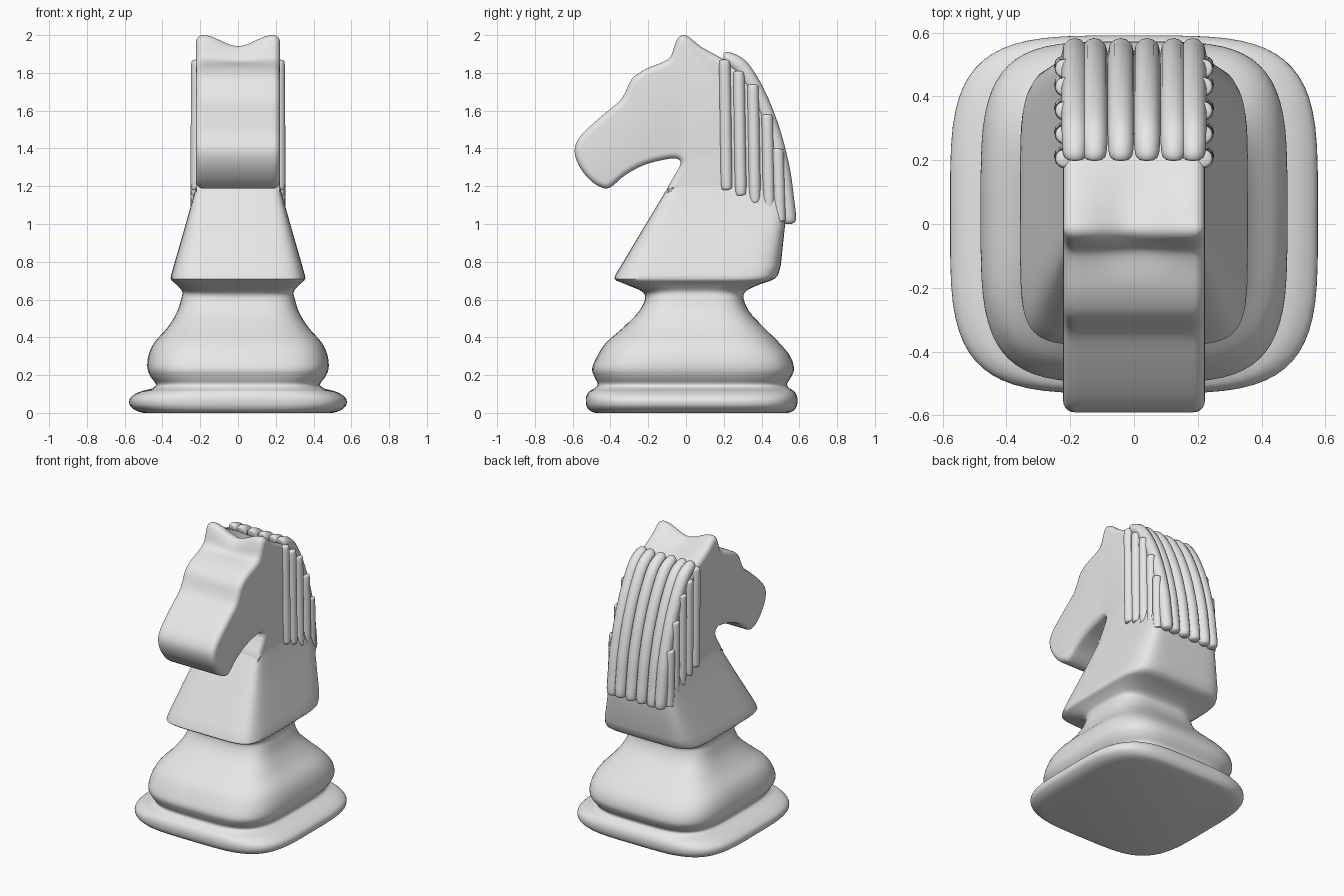
import bpy, bmesh, math
from mathutils import Vector

cube = bpy.data.objects.get("Cube")
if cube:
    bpy.data.objects.remove(cube)

grey = bpy.data.materials.new("light_grey")
grey.use_nodes = True
COLOUR = (0.8, 0.8, 0.8, 1)
grey.diffuse_color = COLOUR
grey.node_tree.nodes["Principled BSDF"].inputs["Base Color"].default_value = COLOUR


def finish(bm, name, angle):
    bmesh.ops.recalc_face_normals(bm, faces=bm.faces[:])
    mesh = bpy.data.meshes.new(name)
    bm.to_mesh(mesh)
    bm.free()
    obj = bpy.data.objects.new(name, mesh)
    mesh.materials.append(grey)
    bpy.context.collection.objects.link(obj)
    bpy.ops.object.select_all(action='DESELECT')
    obj.select_set(True)
    bpy.context.view_layer.objects.active = obj
    bpy.ops.object.shade_smooth_by_angle(angle=math.radians(angle))
    return obj


def smooth_path(points, steps):
    """Open Catmull-Rom curve through tuples of any length."""
    pts = [Vector(p) for p in points]
    pts = [pts[0]] + pts + [pts[-1]]
    out = []
    for a, b, c, d in zip(pts, pts[1:], pts[2:], pts[3:]):
        for i in range(steps):
            t = i / steps
            out.append(b + (c - a) * (t / 2) + (a * 2 - b * 5 + c * 4 - d) * (t * t / 2)
                       + (b * 3 - a - c * 3 + d) * (t ** 3 / 2))
    return out + [pts[-1]]


def loft(bm, rings):
    """Skin closed rings and cap both ends."""
    rows = [[bm.verts.new(p) for p in ring] for ring in rings]
    n = len(rows[0])
    for a, b in zip(rows, rows[1:]):
        for i in range(n):
            bm.faces.new((a[i], a[(i + 1) % n], b[(i + 1) % n], b[i]))
    bm.faces.new(rows[0])
    bm.faces.new(rows[-1])


def rounded_box_ring(z, half, front, back, power):
    ring = []
    for i in range(64):
        a = math.tau * (i + 0.5) / 64
        c, s = math.cos(a), math.sin(a)
        x = math.copysign(abs(c) ** (2 / power), c) * half
        y = math.copysign(abs(s) ** (2 / power), s) * (back - front) / 2
        ring.append((x, y + (front + back) / 2, z))
    return ring


# Pedestal: height, half width, front, back, squareness
pedestal = [
    (0, .50, -.48, .54, 4), (.012, .54, -.51, .57, 4), (.04, .573, -.528, .588, 4),
    (.08, .57, -.53, .59, 4), (.112, .52, -.515, .575, 4), (.13, .455, -.485, .55, 4),
    (.152, .435, -.468, .535, 4), (.19, .462, -.485, .557, 4), (.235, .48, -.497, .572, 4),
    (.3, .475, -.47, .552, 4), (.37, .445, -.425, .495, 4), (.45, .375, -.335, .415, 4),
    (.53, .325, -.255, .34, 4), (.6, .302, -.218, .306, 4), (.64, .295, -.23, .314, 4),
    (.672, .318, -.298, .37, 5), (.7, .35, -.368, .448, 6)]
bm = bmesh.new()
rings = [rounded_box_ring(*p) for p in smooth_path(pedestal, 4)]

# Neck: straight taper continuing up into the head
neck = [(.71, .357, -.38, .47, 6), (.73, .354, -.374, .488, 6), (.78, .34, -.344, .502, 6.5),
        (1.0, .277, -.212, .525, 8), (1.17, .229, -.11, .53, 12), (1.24, .215, -.066, .515, 14),
        (1.33, .205, .0, .48, 14)]
rings += [rounded_box_ring(*p) for p in neck]
loft(bm, rings)
finish(bm, "pedestal_and_neck", 50)

# Head: side outline (y, z) extruded across, rounded on the rims
outline = smooth_path([
    (.205, 1.87), (.085, 1.935), (.02, 1.987), (-.015, 2.0), (-.042, 1.985), (-.062, 1.94),
    (-.085, 1.88), (-.14, 1.85), (-.215, 1.82), (-.285, 1.77), (-.32, 1.70), (-.352, 1.65),
    (-.43, 1.585), (-.51, 1.515), (-.57, 1.45), (-.59, 1.385), (-.565, 1.305), (-.5, 1.225),
    (-.43, 1.188), (-.385, 1.205), (-.32, 1.26), (-.215, 1.315), (-.085, 1.346),
    (-.038, 1.34), (-.034, 1.305), (-.095, 1.2)], 3)
outline += [Vector(p) for p in [(-.1, 1.15), (.48, 1.1), (.52, 1.15)]]
outline += smooth_path([(.515, 1.25), (.46, 1.47), (.39, 1.65), (.3, 1.80)], 3)

HALF = .222
bm = bmesh.new()
# Rim layers: half width and inward offset along the outline normal
R = .035
rims = [(HALF - R + R * math.sin(a), R * (1 - math.cos(a)))
        for a in [math.pi / 2 * k / 5 for k in range(6)]]
layers = [(-x, d) for x, d in reversed(rims)]
layers += [(-(HALF - R) + 2 * (HALF - R) * k / 16, 0) for k in range(1, 16)]
layers += rims
count = len(outline)
normals = []
for i in range(count):
    t = (outline[(i + 1) % count] - outline[i - 1]).normalized()
    normals.append(Vector((-t.y, t.x)))
rings = []
for x, inset in layers:
    ring = []
    for p, n in zip(outline, normals):
        q = p + n * inset
        # Dip between the two ears
        dip = .058 * (1 + math.cos(math.pi * min(abs(x) / .185, 1))) / 2
        z = q.y - dip * max(0, min(1, (p.y - 1.84) / .14))
        ring.append((x, q.x, z))
    rings.append(ring)
loft(bm, rings)
finish(bm, "head", 50)


def strand(bm, x, path, radius, lean=0):
    """Tube with rounded, tapered ends; path holds (y, z) points."""
    pts = smooth_path(path, 6)
    last = len(pts) - 1
    rings = []
    for i, p in enumerate(pts):
        t = (pts[min(i + 1, last)] - pts[max(i - 1, 0)]).normalized()
        u = i / last
        r = radius * max(.08, 1 - abs(2 * u - 1) ** 6) ** .5
        ring = []
        for k in range(12):
            a = math.tau * k / 12
            side = math.sin(a) * r
            ring.append((x + lean * u + math.cos(a) * r, p.x - t.y * side, p.y + t.x * side))
        rings.append(ring)
    loft(bm, rings)


# Mane down the back of the neck
bm = bmesh.new()
back_path = [(.2, 1.875), (.225, 1.872), (.3, 1.82), (.385, 1.675), (.457, 1.49), (.508, 1.29),
             (.532, 1.12), (.545, 1.03), (.548, 1.0)]
for x in (.041, .124, .185):
    for s in (-1, 1):
        strand(bm, x * s, back_path, .042)
finish(bm, "mane_back", 60)

# Mane strands on both sides
bm = bmesh.new()
for y, top, bottom in [(.205, 1.87, 1.18), (.28, 1.81, 1.15), (.355, 1.74, 1.11),
                       (.43, 1.58, 1.06), (.487, 1.4, 1.01)]:
    h = top - bottom
    path = [(y, top), (y, top - .05 * h), (y + .003, top - .3 * h), (y + .006, bottom + .4 * h),
            (y + .01, bottom + .06 * h), (y + .012, bottom)]
    for s in (-1, 1):
        strand(bm, .217 * s, path, .031, .004 * s)
finish(bm, "mane_sides", 60)
